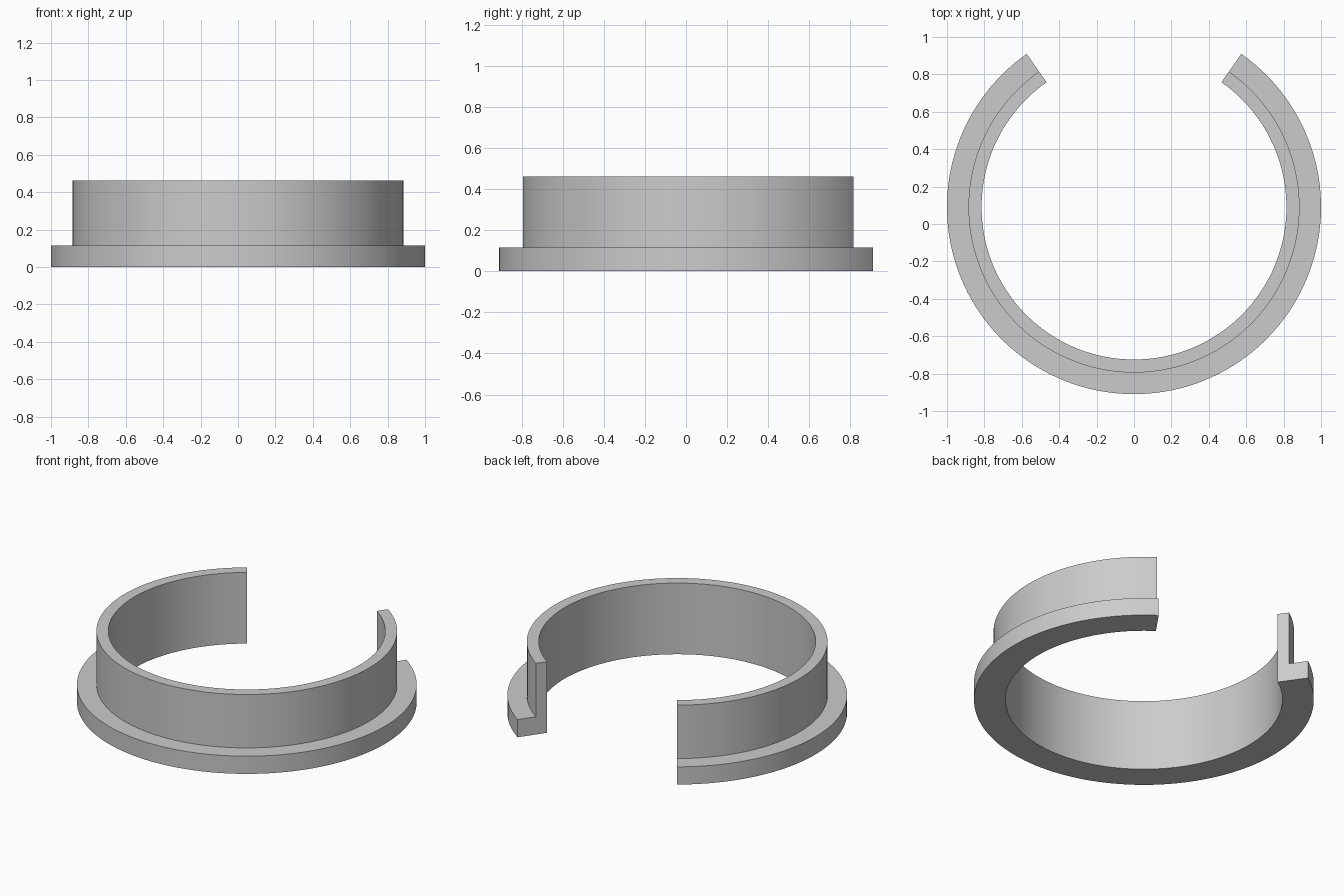
import bpy
import bmesh
import math

cube = bpy.data.objects.get("Cube")
if cube:
    bpy.data.objects.remove(cube, do_unlink=True)

# Plain grey material
grey = bpy.data.materials.new("plain grey")
grey.use_nodes = True
colour = (0.6, 0.6, 0.6, 1)
grey.diffuse_color = colour
grey.node_tree.nodes["Principled BSDF"].inputs["Base Color"].default_value = colour

# Ring dimensions
INNER, WALL, FLANGE = 0.815, 0.885, 1.0
FLANGE_TOP, WALL_TOP = 0.115, 0.462
HALF_GAP = math.radians(35)
STEPS = 120
CENTRE_Y = (1 - math.cos(HALF_GAP)) / 2

# L-shaped section: thin upright wall on a wider flange
section = [(INNER, 0), (FLANGE, 0), (FLANGE, FLANGE_TOP),
           (WALL, FLANGE_TOP), (WALL, WALL_TOP), (INNER, WALL_TOP)]

# Sweep the section around the open ring, leaving the gap at the back
bm = bmesh.new()
start = math.pi / 2 + HALF_GAP
sweep = 2 * (math.pi - HALF_GAP)
rings = []
for i in range(STEPS + 1):
    a = start + sweep * i / STEPS
    rings.append([bm.verts.new((r * math.cos(a), r * math.sin(a) + CENTRE_Y, z))
                  for r, z in section])
n = len(section)
for ring, following in zip(rings, rings[1:]):
    for j in range(n):
        k = (j + 1) % n
        bm.faces.new((ring[j], ring[k], following[k], following[j]))

# End caps at the gap
bm.faces.new(rings[0])
bm.faces.new(rings[-1])
bmesh.ops.recalc_face_normals(bm, faces=bm.faces)

mesh = bpy.data.meshes.new("flanged_split_ring")
bm.to_mesh(mesh)
bm.free()
mesh.materials.append(grey)
ring_object = bpy.data.objects.new("flanged_split_ring", mesh)
bpy.context.collection.objects.link(ring_object)

# Smooth curved walls, sharp corners
bpy.ops.object.select_all(action="DESELECT")
ring_object.select_set(True)
bpy.context.view_layer.objects.active = ring_object
bpy.ops.object.shade_smooth_by_angle(angle=math.radians(30))
